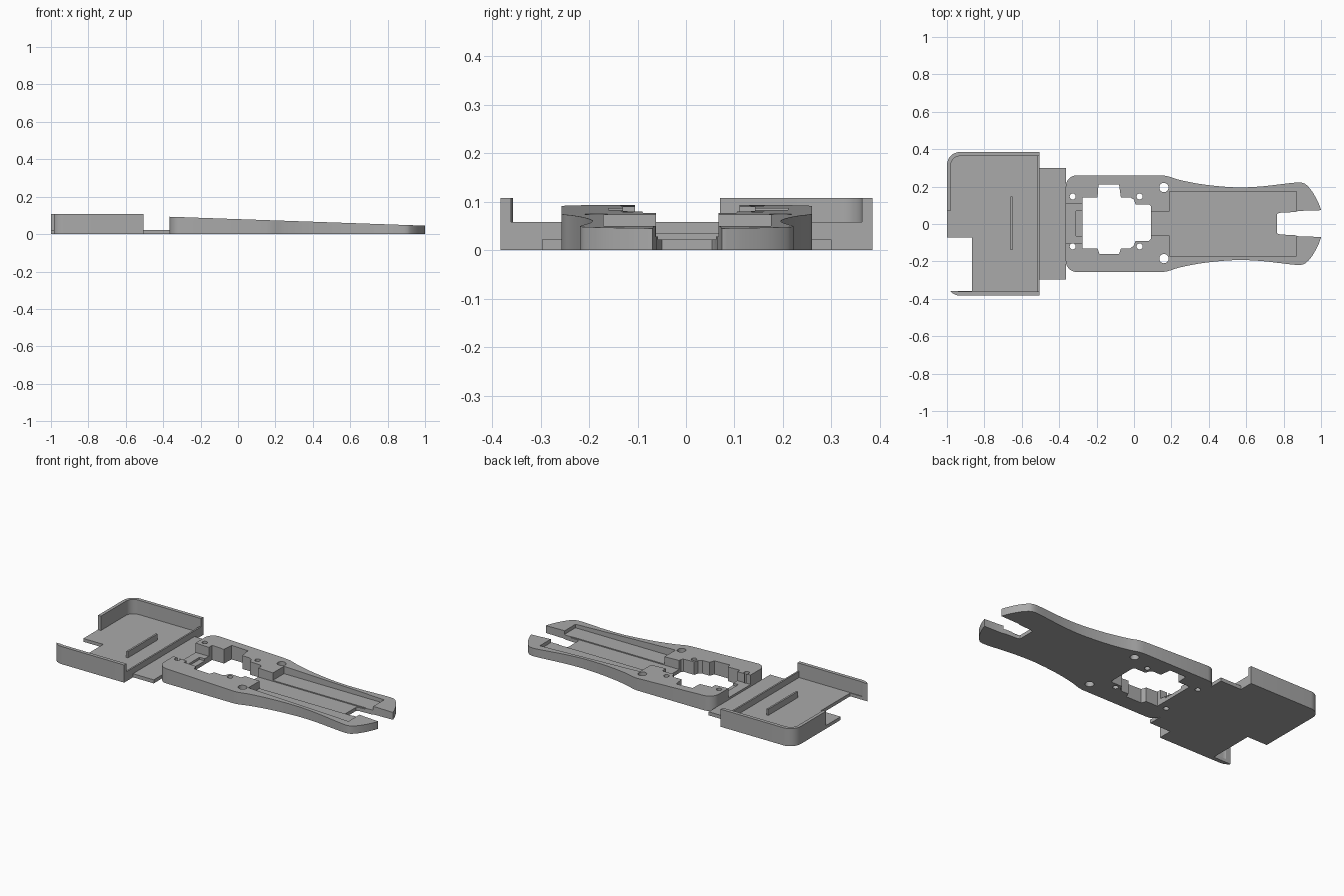
import bpy, math
from mathutils import Vector

if "Cube" in bpy.data.objects:
    bpy.data.objects.remove(bpy.data.objects["Cube"])

grey = bpy.data.materials.new("plain grey")
grey.use_nodes = True
grey.diffuse_color = (0.4, 0.4, 0.4, 1)
grey.node_tree.nodes["Principled BSDF"].inputs["Base Color"].default_value = (0.4, 0.4, 0.4, 1)


def prism(name, outline, low, high):
    """Extrude an outline; high may be a height or a function of x."""
    top = high if callable(high) else (lambda x: high)
    n = len(outline)
    verts = [(x, y, low) for x, y in outline] + [(x, y, top(x)) for x, y in outline]
    faces = [tuple(reversed(range(n))), tuple(range(n, 2 * n))]
    faces += [(i, (i + 1) % n, (i + 1) % n + n, i + n) for i in range(n)]
    mesh = bpy.data.meshes.new(name)
    mesh.from_pydata(verts, [], faces)
    mesh.materials.append(grey)
    obj = bpy.data.objects.new(name, mesh)
    bpy.context.collection.objects.link(obj)
    return obj


def rect(x0, x1, y0, y1):
    return [(x0, y0), (x1, y0), (x1, y1), (x0, y1)]


def box(name, x0, x1, y0, y1, z0, z1):
    return prism(name, rect(x0, x1, y0, y1), z0, z1)


def circle(cx, cy, r, n=24):
    return [(cx + r * math.cos(i * math.tau / n), cy + r * math.sin(i * math.tau / n)) for i in range(n)]


def arc(cx, cy, r, a0, a1, n=8):
    return [(cx + r * math.cos(math.radians(a0 + (a1 - a0) * i / n)),
             cy + r * math.sin(math.radians(a0 + (a1 - a0) * i / n))) for i in range(n + 1)]


def left_rounded(x0, x1, y0, y1, r):
    return [(x1, y0), (x1, y1)] + arc(x0 + r, y1 - r, r, 90, 180) + arc(x0 + r, y0 + r, r, 180, 270)


def spline(points, steps=4):
    """Smooth curve through the points."""
    p = [Vector(q) for q in points]
    p = [2 * p[0] - p[1]] + p + [2 * p[-1] - p[-2]]
    out = []
    for a, b, c, d in zip(p, p[1:], p[2:], p[3:]):
        for i in range(steps):
            t = i / steps
            v = 0.5 * (2 * b + (c - a) * t + (2 * a - 5 * b + 4 * c - d) * t**2 + (3 * b - a - 3 * c + d) * t**3)
            out.append((v.x, v.y))
    return out + [tuple(p[-2])]


def cut(obj, cutters):
    bpy.context.view_layer.objects.active = obj
    for cutter in cutters:
        mod = obj.modifiers.new("cut", 'BOOLEAN')
        mod.operation, mod.solver, mod.object = 'DIFFERENCE', 'EXACT', cutter
        bpy.ops.object.modifier_apply(modifier=mod.name)
        bpy.data.objects.remove(cutter)


def smooth(obj):
    bpy.ops.object.select_all(action='DESELECT')
    obj.select_set(True)
    bpy.context.view_layer.objects.active = obj
    bpy.ops.object.shade_smooth_by_angle(angle=math.radians(25))


# Tray with rounded outer corners, open end and low inner lip
tray = prism("tray", left_rounded(-1, -0.505, -0.383, 0.385, 0.07), 0, 0.108)
cut(tray, [
    prism("tray_cavity", left_rounded(-0.98, -0.515, -0.361, 0.363, 0.05), 0.02, 0.2),
    box("lip_cut", -0.53, -0.4, -0.361, 0.363, 0.058, 0.2),
    box("end_opening", -1.1, -0.9, -0.357, 0.07, 0.02, 0.2),
    box("corner_notch", -1.1, -0.865, -0.357, -0.072, -0.1, 0.2),
])
smooth(tray)
box("tray_rib", -0.661, -0.65, -0.14, 0.147, 0.015, 0.058)

# Thin plate joining tray and handle
box("joining_plate", -0.506, -0.364, -0.297, 0.3, 0, 0.022)


# Handle with waisted sides, flared tips and sloping top
def slope(x):
    return 0.093 - 0.035 * (x + 0.37)


side = spline([(0.15, 0.26), (0.185, 0.254), (0.25, 0.234), (0.38, 0.21), (0.54, 0.196), (0.67, 0.2),
               (0.78, 0.212), (0.86, 0.221), (0.9, 0.22), (0.925, 0.206), (0.955, 0.17),
               (0.985, 0.115), (1, 0.075)])
upper = arc(-0.305, 0.2, 0.06, 180, 90) + side
handle = prism("handle", [(x, -y + 0.003) for x, y in upper] + upper[::-1], 0, slope)
handle.data.flip_normals() if handle.data.polygons[0].normal.z > 0 else None

# Stepped opening through the wide end
opening = [(-0.275, -0.13), (-0.195, -0.13), (-0.185, -0.16), (-0.08, -0.16), (-0.07, -0.13), (-0.02, -0.13),
           (0, -0.115), (0.008, -0.09), (0.08, -0.09), (0.09, -0.08), (0.09, 0.095), (0.08, 0.105),
           (0.008, 0.105), (0, 0.13), (-0.02, 0.142), (-0.07, 0.142), (-0.08, 0.21), (-0.19, 0.21),
           (-0.195, 0.142), (-0.275, 0.142)]
# Forked slot at the narrow end, flaring slightly
fork = [(0.765, -0.05), (0.78, -0.056), (0.86, -0.06), (0.88, -0.066), (1.1, -0.072),
        (1.1, 0.077), (0.88, 0.07), (0.86, 0.064), (0.78, 0.06), (0.765, 0.054)]
cutters = [
    prism("opening_cut", opening, -0.1, 0.2),
    prism("fork_cut", fork, -0.1, 0.2),
    box("end_recess", -0.45, -0.25, -0.105, 0.11, 0.035, 0.2),
    box("end_step", -0.31, -0.25, -0.065, 0.07, 0.022, 0.2),
    box("channel", 0.05, 0.82, -0.062, 0.067, 0.022, 0.2),
    box("side_pockets", 0.19, 0.87, -0.17, 0.175, 0.028, 0.2),
]
# Screw holes
for x, y, r in [(-0.328, 0.147, 0.016), (-0.328, -0.12, 0.016), (0.03, 0.147, 0.016),
                (0.03, -0.12, 0.016), (0.16, 0.195, 0.025), (0.16, -0.185, 0.025)]:
    cutters.append(prism("screw_hole", circle(x, y, r), -0.1, 0.2))
cut(handle, cutters)
smooth(handle)
